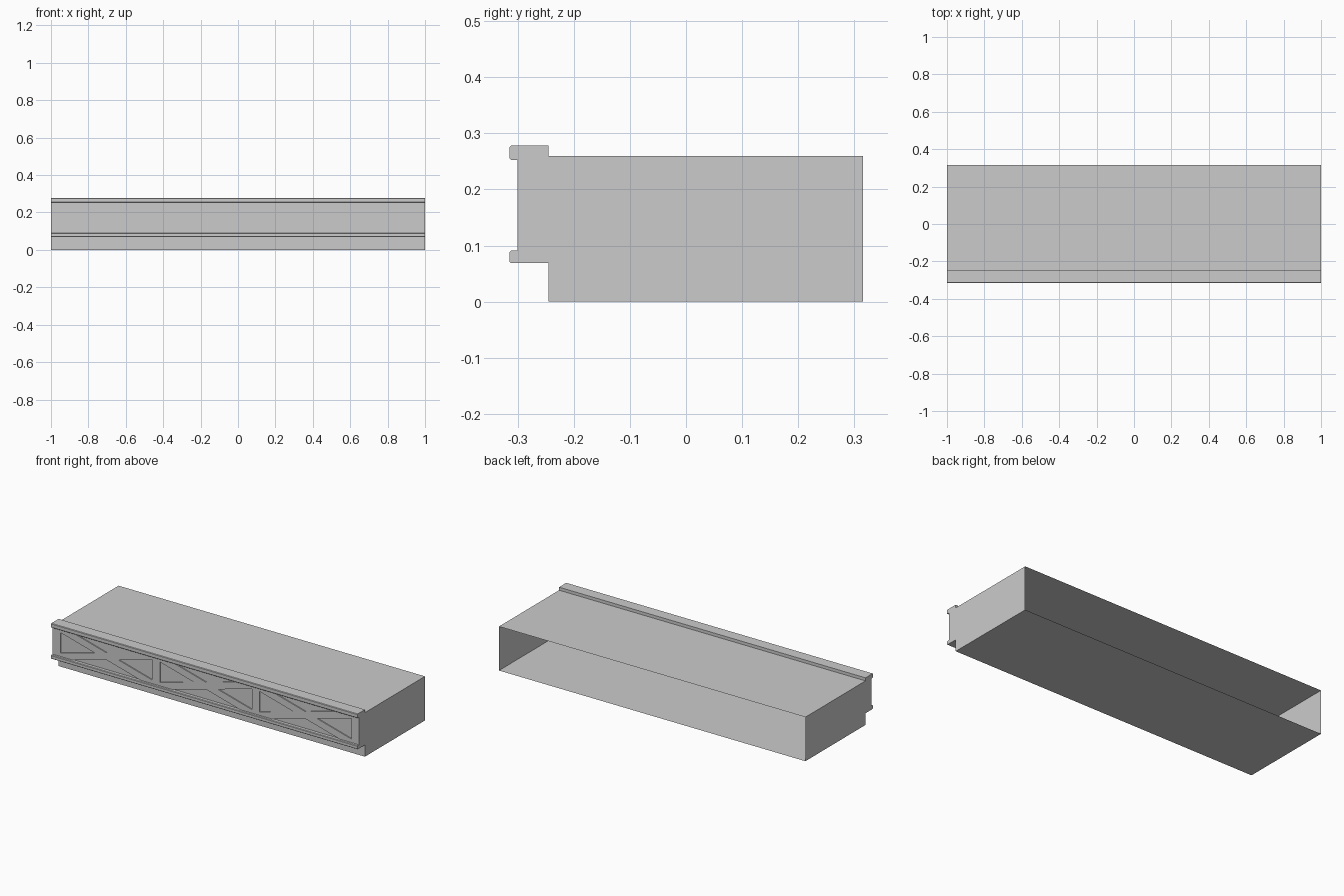
import bpy
import bmesh

if "Cube" in bpy.data.objects:
    bpy.data.objects.remove(bpy.data.objects["Cube"])

FRONT, WALL, PANEL, STEP, BACK = -0.315, -0.30, -0.294, -0.245, 0.315
Z_LOW, Z_HIGH = 0.091, 0.253      # truss band between the two rails


def finish(name, bm):
    bmesh.ops.remove_doubles(bm, verts=bm.verts, dist=1e-5)
    mesh = bpy.data.meshes.new(name)
    bm.to_mesh(mesh)
    bm.free()
    ob = bpy.data.objects.new(name, mesh)
    bpy.context.collection.objects.link(ob)
    return ob


def rail(z0, z1, c=0.003):
    """Nose of a projecting rail with eased front corners, bottom to top."""
    return [(FRONT + c, z0), (FRONT, z0 + c), (FRONT, z1 - c), (FRONT + c, z1)]


def front_relief(name, outline):
    """Raised plate on the front panel; outline in (x, z), anticlockwise."""
    bm = bmesh.new()
    face = [bm.verts.new((x, WALL, z)) for x, z in outline]
    root = [bm.verts.new((x, PANEL, z)) for x, z in outline]
    bm.faces.new(face)
    n = len(outline)
    for i in range(n):
        j = (i + 1) % n
        bm.faces.new((face[j], face[i], root[i], root[j]))
    return finish(name, bm)


# Shell: one section swept along x, closed at the ends, open at the back
profile = ([(BACK, 0), (STEP, 0), (STEP, 0.069)] + rail(0.069, Z_LOW)
           + [(PANEL, Z_LOW), (PANEL, Z_HIGH)] + rail(Z_HIGH, 0.278)
           + [(STEP, 0.278), (STEP, 0.26), (BACK, 0.26)])
bm = bmesh.new()
left = [bm.verts.new((-1, y, z)) for y, z in profile]
right = [bm.verts.new((1, y, z)) for y, z in profile]
for i in range(len(profile) - 1):
    bm.faces.new((left[i], left[i + 1], right[i + 1], right[i]))
bm.faces.new(left[::-1])
bm.faces.new(right)
finish("platform_shell", bm)

# Upright posts between the panels
for i, (x0, x1) in enumerate([(-1, -0.95), (-0.35, -0.30), (0.30, 0.35), (0.95, 1)]):
    front_relief(f"post_{i + 1}", [(x0, Z_LOW), (x1, Z_LOW), (x1, Z_HIGH), (x0, Z_HIGH)])

# Cross braces, one X-shaped plate per panel
half_w, half_h = 0.30, (Z_HIGH - Z_LOW) / 2
cut_z = 0.021                         # brace width measured up the post
cut_x = cut_z * half_w / half_h       # and along the rail
cz = (Z_LOW + Z_HIGH) / 2
quarter = [(half_w, half_h - cut_z), (half_w, half_h), (half_w - cut_x, half_h)]
for i, (cx, w) in enumerate([(-0.65, 0.30), (0, 0.30), (0.65, 0.30)]):
    ur = quarter
    ul = [(-x, z) for x, z in reversed(quarter)]
    ll = [(-x, -z) for x, z in quarter]
    lr = [(x, -z) for x, z in reversed(quarter)]
    notch_z, notch_x = half_h - cut_z, half_w - cut_x
    outline = (ur + [(0, cut_z)] + ul + [(-cut_x, 0)]
               + ll + [(0, -cut_z)] + lr + [(cut_x, 0)])
    front_relief(f"cross_brace_{i + 1}", [(cx + x, cz + z) for x, z in outline])
